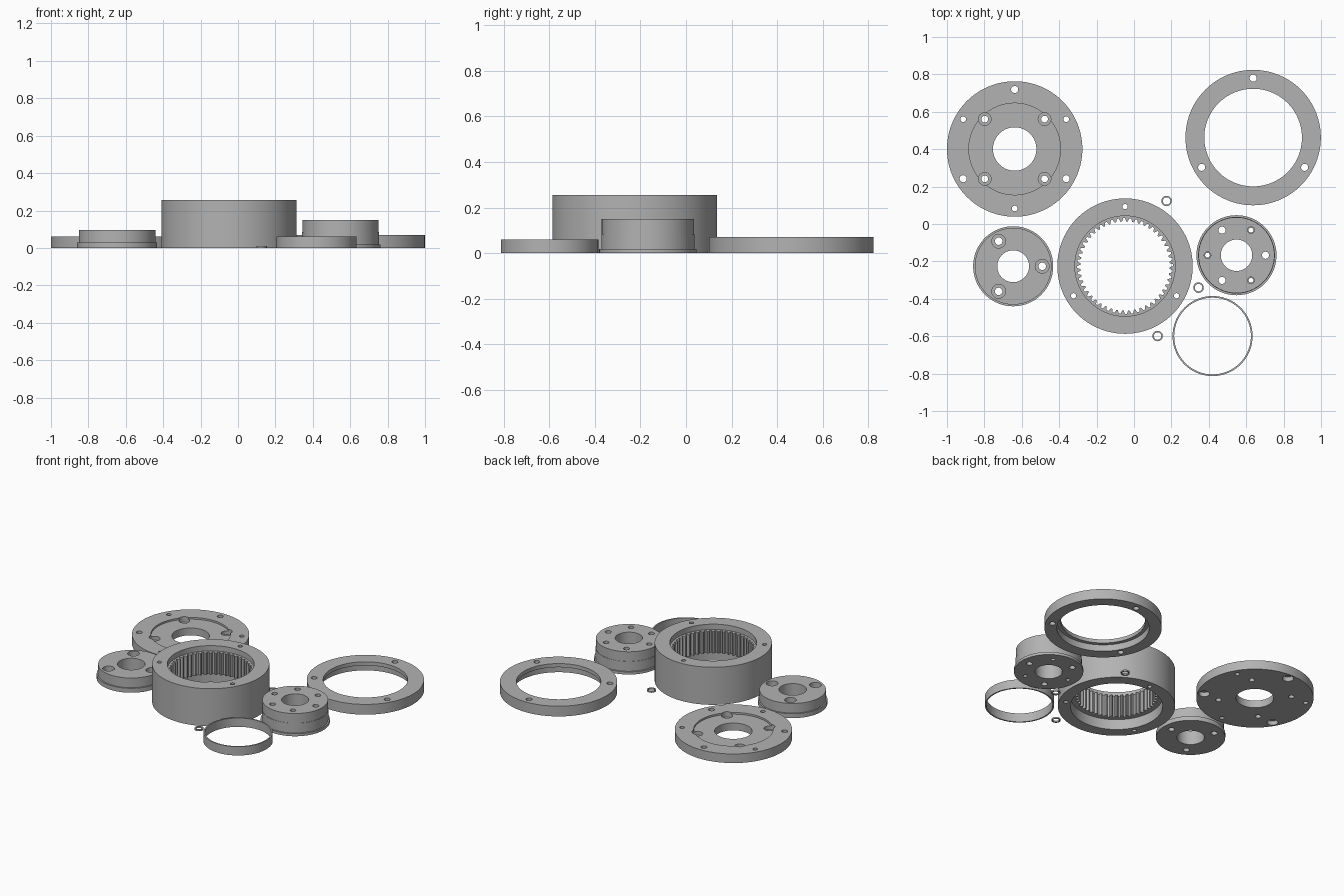
import bpy
import bmesh
from math import pi, cos, sin, radians
from mathutils import Vector

cube = bpy.data.objects.get("Cube")
if cube:
    bpy.data.objects.remove(cube, do_unlink=True)

GREY = (0.45, 0.45, 0.45, 1)
metal = bpy.data.materials.new("machined_grey")
metal.use_nodes = True
metal.diffuse_color = GREY
metal.node_tree.nodes["Principled BSDF"].inputs["Base Color"].default_value = GREY

OUT = 0.362      # outer radius of the large housing parts
BOLT = 0.318     # housing bolt circle
PIN = 0.155      # carrier pin circle
LOW, HIGH = -0.05, 0.4   # cutter overshoot below and above


def lathe(bm, profile, segs, closed=True, at=(0, 0)):
    """Revolve (radius, height) points; closed makes a ring, open a capped solid."""
    rings = [[bm.verts.new((at[0] + r * cos(2 * pi * i / segs),
                            at[1] + r * sin(2 * pi * i / segs), z))
              for i in range(segs)] for r, z in profile]
    pairs = list(zip(rings, rings[1:]))
    if closed:
        pairs.append((rings[-1], rings[0]))
    else:
        bm.faces.new(rings[0])
        bm.faces.new(rings[-1])
    for a, b in pairs:
        for i in range(segs):
            j = (i + 1) % segs
            bm.faces.new((a[i], a[j], b[j], b[i]))


def finish(bm, name, loc):
    bmesh.ops.recalc_face_normals(bm, faces=bm.faces)
    mesh = bpy.data.meshes.new(name)
    bm.to_mesh(mesh)
    bm.free()
    mesh.materials.append(metal)
    obj = bpy.data.objects.new(name, mesh)
    obj.location = Vector((loc[0], loc[1], 0))
    bpy.context.collection.objects.link(obj)
    return obj


def activate(obj):
    bpy.ops.object.select_all(action='DESELECT')
    obj.select_set(True)
    bpy.context.view_layer.objects.active = obj


def smooth(obj):
    activate(obj)
    bpy.ops.object.shade_smooth_by_angle(angle=radians(30))


def part(name, loc, profile, holes=(), segs=96):
    """Turned part with drilled holes given as (profile, x, y)."""
    bm = bmesh.new()
    lathe(bm, profile, segs)
    obj = finish(bm, name, loc)
    if holes:
        bm = bmesh.new()
        for prof, x, y in holes:
            lathe(bm, prof, 24, False, (x, y))
        cutter = finish(bm, name + "_cutter", loc)
        cutter.hide_render = True
        mod = obj.modifiers.new("holes", 'BOOLEAN')
        mod.operation = 'DIFFERENCE'
        mod.solver = 'EXACT'
        mod.object = cutter
        activate(obj)
        bpy.ops.object.modifier_apply(modifier=mod.name)
        bpy.data.objects.remove(cutter, do_unlink=True)
    smooth(obj)
    return obj


def drill(r):
    return [(r, LOW), (r, HIGH)]


def stepped(low_r, high_r, z):
    return [(low_r, LOW), (low_r, z), (high_r, z), (high_r, HIGH)]


def circle(prof, radius, count, start):
    """Holes evenly spaced on a bolt circle."""
    angles = [radians(start + 360 * i / count) for i in range(count)]
    return [(prof, radius * cos(a), radius * sin(a)) for a in angles]


# Motor plate: shallow round recess, motor screws, and two sets of rim bolts
part("motor_plate", (-0.638, 0.401),
     [(0.116, 0), (OUT, 0), (OUT, 0.062), (0.245, 0.062), (0.245, 0.05), (0.116, 0.05)],
     circle(stepped(0.018, 0.034, 0.025), 0.226, 4, 45)
     + circle(stepped(0.034, 0.019, 0.03), BOLT, 3, 90)
     + circle(drill(0.015), BOLT, 3, 30))

# Cover ring: inner lip at the top
part("cover_ring", (0.637, 0.462),
     [(0.285, 0), (OUT, 0), (OUT, 0.07), (0.261, 0.07), (0.261, 0.045), (0.285, 0.045)],
     circle(drill(0.019), BOLT, 3, 90))

# Ring gear housing
GEAR = (-0.048, -0.225)
BORE, TEETH_LOW, TEETH_HIGH = 0.268, 0.07, 0.22
part("ring_gear_housing", GEAR,
     [(0.285, 0), (OUT, 0), (OUT, 0.256), (BORE, 0.256), (BORE, TEETH_LOW), (0.285, TEETH_LOW)],
     circle(drill(0.014), BOLT, 3, 90))

# Internal teeth: root, rising flank, tip, falling flank for each tooth
TEETH = 48
tooth = [(0.0, 0.256), (0.3, 0.256), (0.53, 0.238), (0.77, 0.238)]
steps = [(2 * pi * (i + t) / TEETH, r) for i in range(TEETH) for t, r in tooth]
bm = bmesh.new()
loops = []
for outer, z in ((False, TEETH_LOW), (True, TEETH_LOW), (True, TEETH_HIGH), (False, TEETH_HIGH)):
    loops.append([bm.verts.new(((BORE if outer else r) * cos(a),
                                (BORE if outer else r) * sin(a), z)) for a, r in steps])
for k in range(4):
    a, b = loops[k], loops[(k + 1) % 4]
    for i in range(len(steps)):
        j = (i + 1) % len(steps)
        bm.faces.new((a[i], a[j], b[j], b[i]))
smooth(finish(bm, "ring_gear_teeth", GEAR))

# Carrier cover: flanged disc with three counterbored screw holes
part("carrier_cover", (-0.646, -0.226),
     [(0.085, 0), (0.214, 0), (0.214, 0.03), (0.205, 0.03), (0.205, 0.096), (0.085, 0.096)],
     circle(stepped(0.02, 0.037, 0.045), PIN, 3, 0))

# Planet carrier: flanged drum with pin holes and screw holes
part("planet_carrier", (0.548, -0.167),
     [(0.084, 0), (0.214, 0), (0.214, 0.018), (0.205, 0.018), (0.205, 0.085),
      (0.203, 0.085), (0.203, 0.15), (0.084, 0.15)],
     circle(drill(0.019), PIN, 3, 0)
     + circle(stepped(0.013, 0.018, 0.06), PIN, 3, 60))

# Thin spacer band
part("spacer_band", (0.42, -0.599),
     [(0.205, 0), (0.214, 0), (0.214, 0.06), (0.205, 0.06)])

# Small washers
for n, loc in enumerate([(0.174, 0.123), (0.345, -0.34), (0.126, -0.599)]):
    part(f"washer_{n + 1}", loc,
         [(0.02, 0), (0.028, 0), (0.028, 0.01), (0.02, 0.01)], segs=32)
